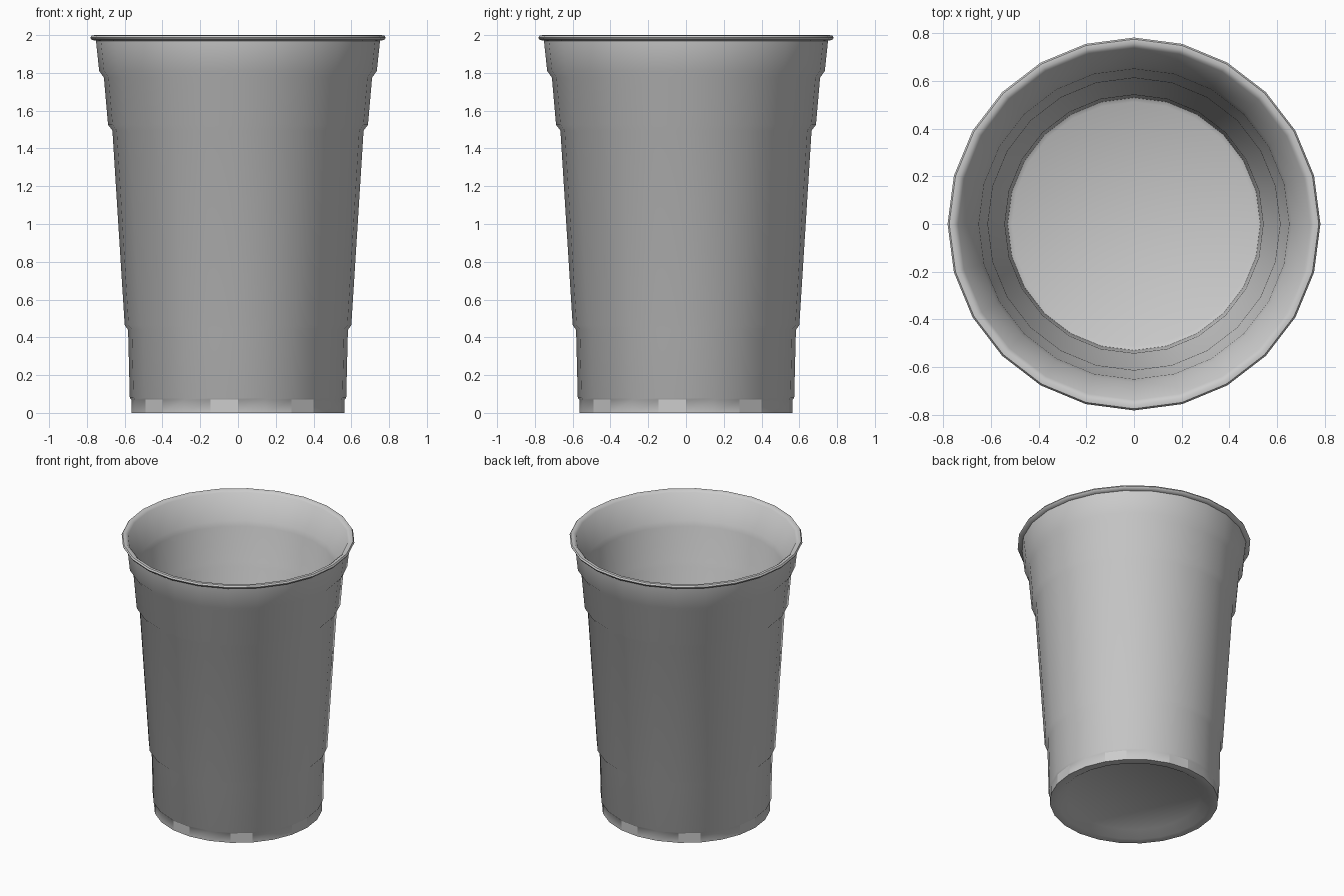
import bpy
import bmesh
from math import cos, sin, pi, radians

SIDES = 24

cube = bpy.data.objects.get("Cube")
if cube:
    bpy.data.objects.remove(cube)

# Single plastic colour
plastic = bpy.data.materials.new("grey plastic")
plastic.use_nodes = True
grey = (0.6, 0.6, 0.6, 1)
plastic.diffuse_color = grey
plastic.node_tree.nodes["Principled BSDF"].inputs["Base Color"].default_value = grey


def add_ring(bm, radius, z):
    return [bm.verts.new((radius * cos(2 * pi * i / SIDES),
                          radius * sin(2 * pi * i / SIDES), z)) for i in range(SIDES)]


def bridge(bm, a, b):
    return [bm.faces.new((a[i], a[(i + 1) % SIDES], b[(i + 1) % SIDES], b[i]))
            for i in range(SIDES)]


# Profile from the underside recess, up the outside, over the rim, down to the floor
underside = [(0.45, 0.04), (0.51, 0.0)]
foot = [(0.565, 0.0), (0.565, 0.07)]
outside = [(0.573, 0.08), (0.582, 0.44), (0.60, 0.465), (0.665, 1.495), (0.688, 1.525),
           (0.71, 1.775), (0.735, 1.81), (0.752, 1.97)]
rim = [(0.775, 1.975), (0.782, 1.987), (0.775, 1.998), (0.757, 2.0), (0.738, 1.985)]
inside = [(0.664, 1.81), (0.651, 1.775), (0.626, 1.525), (0.613, 1.495),
          (0.555, 0.465), (0.542, 0.44), (0.53, 0.09), (0.512, 0.08)]
profile = underside + foot + outside + rim + inside

bm = bmesh.new()
rings = [add_ring(bm, r, z) for r, z in profile]
bands = [bridge(bm, a, b) for a, b in zip(rings, rings[1:])]
bm.faces.new(reversed(rings[0]))
bm.faces.new(rings[-1])

# Vent notches: every third panel of the foot is pushed slightly inward
notches = bands[2][2::3]
bmesh.ops.inset_individual(bm, faces=notches, thickness=0.003, depth=-0.012)
bmesh.ops.recalc_face_normals(bm, faces=bm.faces)

mesh = bpy.data.meshes.new("cup")
bm.to_mesh(mesh)
bm.free()
mesh.materials.append(plastic)
cup = bpy.data.objects.new("cup", mesh)
bpy.context.collection.objects.link(cup)

# Smooth walls with crisp foot and floor edges
bpy.ops.object.select_all(action="DESELECT")
cup.select_set(True)
bpy.context.view_layer.objects.active = cup
bpy.ops.object.shade_smooth_by_angle(angle=radians(50))
